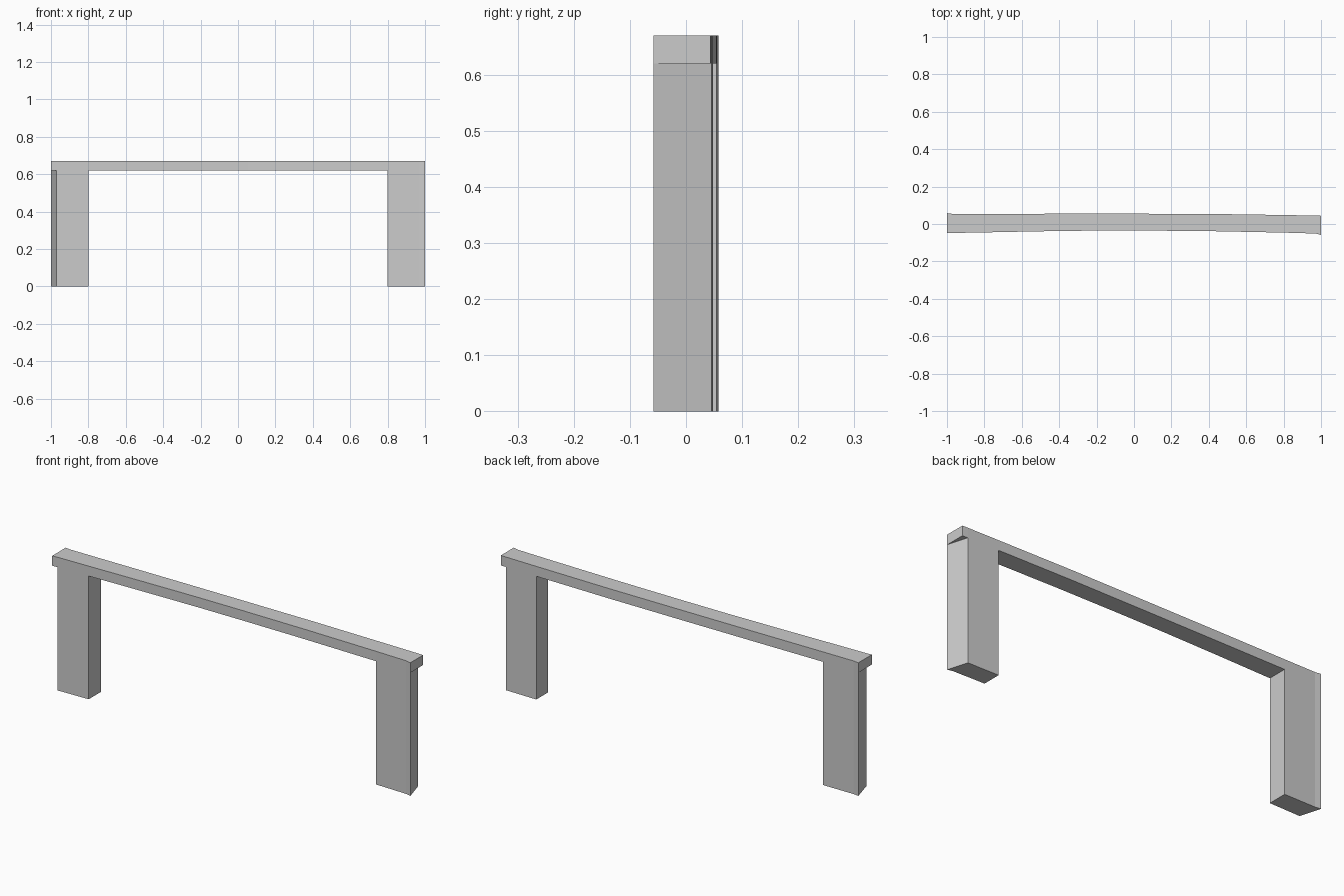
import bpy, bmesh

if "Cube" in bpy.data.objects:
    bpy.data.objects.remove(bpy.data.objects["Cube"])

LEG_TOP, TOP = 0.62, 0.67
LEG_IN = 0.80     # inner x of the legs
SLANT = 0.97      # x where the slanted leg ends finish

# Gently bowed plan edges, left to right (x, y)
FRONT = [(-1, -0.049), (-SLANT, -0.048), (-LEG_IN, -0.045), (-0.5, -0.039), (-0.2, -0.035),
         (0.05, -0.035), (0.4, -0.038), (LEG_IN, -0.046), (SLANT, -0.051), (1, -0.058)]
BACK = [(-1, 0.058), (-SLANT, 0.054), (-LEG_IN, 0.054), (-0.4, 0.055), (0, 0.055),
        (0.4, 0.054), (LEG_IN, 0.048), (SLANT, 0.045), (1, 0.044)]


def outline(x0, x1):
    """Counter-clockwise plan outline between two x positions."""
    pick = lambda edge: [p for p in edge if x0 - 1e-6 <= p[0] <= x1 + 1e-6]
    return pick(FRONT) + pick(BACK)[::-1]


def prism(bm, pts, z0, z1, bottom=True, top=True):
    lo = [bm.verts.new((x, y, z0)) for x, y in pts]
    hi = [bm.verts.new((x, y, z1)) for x, y in pts]
    n = len(pts)
    for i in range(n):
        j = (i + 1) % n
        bm.faces.new((lo[i], lo[j], hi[j], hi[i]))
    if bottom:
        bm.faces.new(lo[::-1])
    if top:
        bm.faces.new(hi)


def underside(bm, pts):
    bm.faces.new([bm.verts.new((x, y, LEG_TOP)) for x, y in reversed(pts)])


def finish(bm, name):
    bmesh.ops.remove_doubles(bm, verts=bm.verts, dist=1e-5)
    mesh = bpy.data.meshes.new(name)
    bm.to_mesh(mesh)
    bm.free()
    bpy.context.collection.objects.link(bpy.data.objects.new(name, mesh))


# Top beam, with its underside only where no leg covers it
bm = bmesh.new()
prism(bm, outline(-1, 1), LEG_TOP, TOP, bottom=False)
underside(bm, outline(-LEG_IN, LEG_IN))
underside(bm, [FRONT[0], FRONT[1], BACK[0]])
underside(bm, [FRONT[-1], BACK[-1], BACK[-2]])
finish(bm, "top_beam")

# Legs: each drops one outer corner, giving a slanted end
for name, x0, x1, corner in (("left_leg", -1, -LEG_IN, FRONT[0]),
                             ("right_leg", LEG_IN, 1, BACK[-1])):
    bm = bmesh.new()
    prism(bm, [p for p in outline(x0, x1) if p != corner], 0, LEG_TOP, top=False)
    finish(bm, name)
